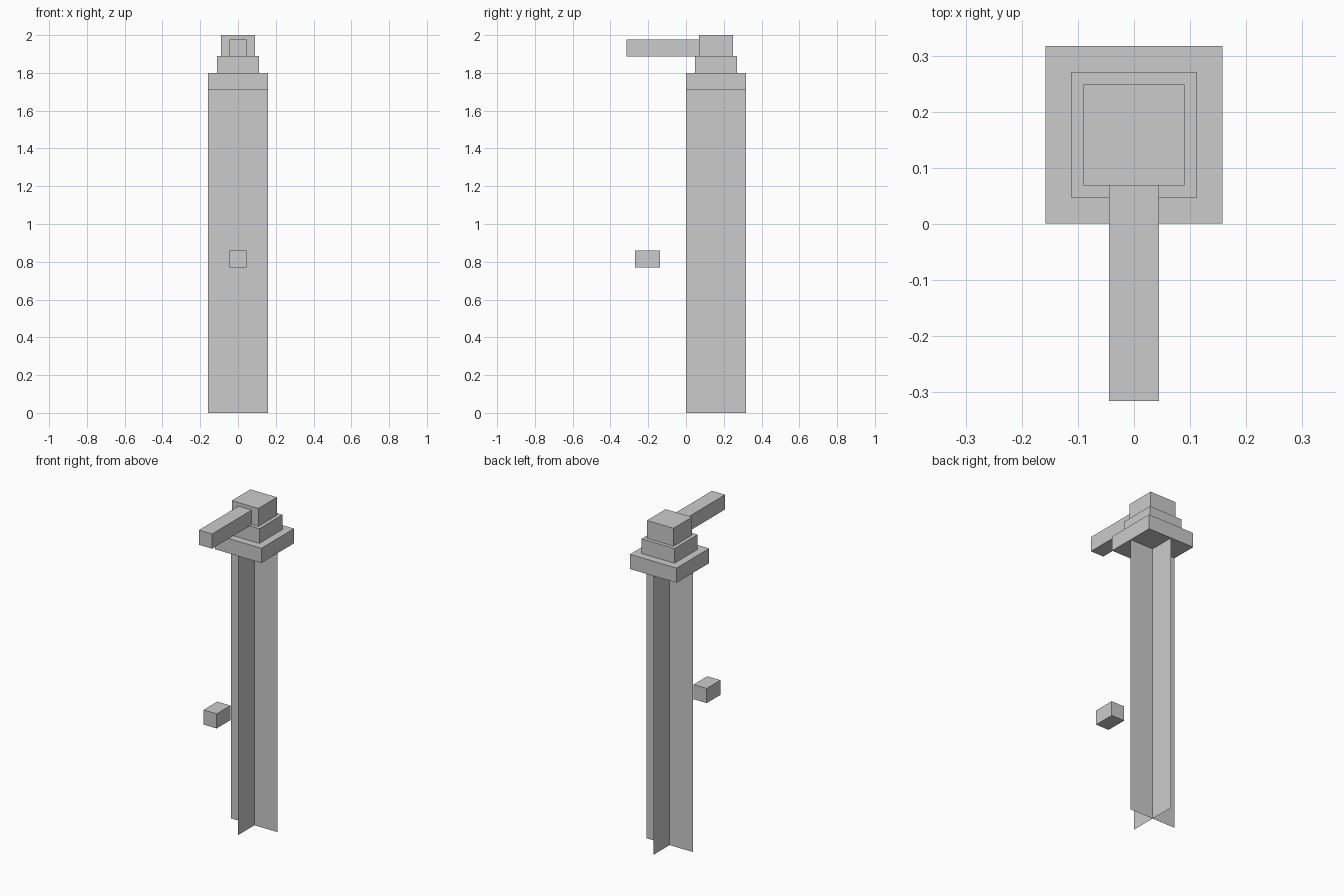
import bpy, bmesh

if "Cube" in bpy.data.objects:
    bpy.data.objects.remove(bpy.data.objects["Cube"])

CY = 0.159  # y of the post axis


def mesh_object(name, bm):
    mesh = bpy.data.meshes.new(name)
    bm.to_mesh(mesh)
    bm.free()
    obj = bpy.data.objects.new(name, mesh)
    bpy.context.collection.objects.link(obj)
    return obj


def box(name, half_x, y0, y1, z0, z1):
    bm = bmesh.new()
    bmesh.ops.create_cube(bm, size=1)
    bmesh.ops.scale(bm, vec=(2 * half_x, y1 - y0, z1 - z0), verts=bm.verts)
    bmesh.ops.translate(bm, vec=(0, (y0 + y1) / 2, (z0 + z1) / 2), verts=bm.verts)
    return mesh_object(name, bm)


def panel(name, dx, dy, height):
    bm = bmesh.new()
    corners = [(-dx, CY - dy, 0), (dx, CY + dy, 0),
               (dx, CY + dy, height), (-dx, CY - dy, height)]
    bm.faces.new([bm.verts.new(c) for c in corners])
    return mesh_object(name, bm)


# Post: two thin crossed panels
panel("post_panel_across", 0.158, 0, 1.71)
panel("post_panel_deep", 0, 0.158, 1.71)

# Stepped square head
for name, half, z0, z1 in [("head_base", 0.158, 1.71, 1.80),
                           ("head_middle", 0.112, 1.80, 1.89),
                           ("head_top", 0.09, 1.89, 2.0)]:
    box(name, half, CY - half, CY + half, z0, z1)

# Arm reaching forward from the head
box("arm", 0.0447, -0.315, 0.07, 1.888, 1.978)

# Small block hanging below the arm
box("hanging_block", 0.0447, -0.27, -0.137, 0.769, 0.859)
